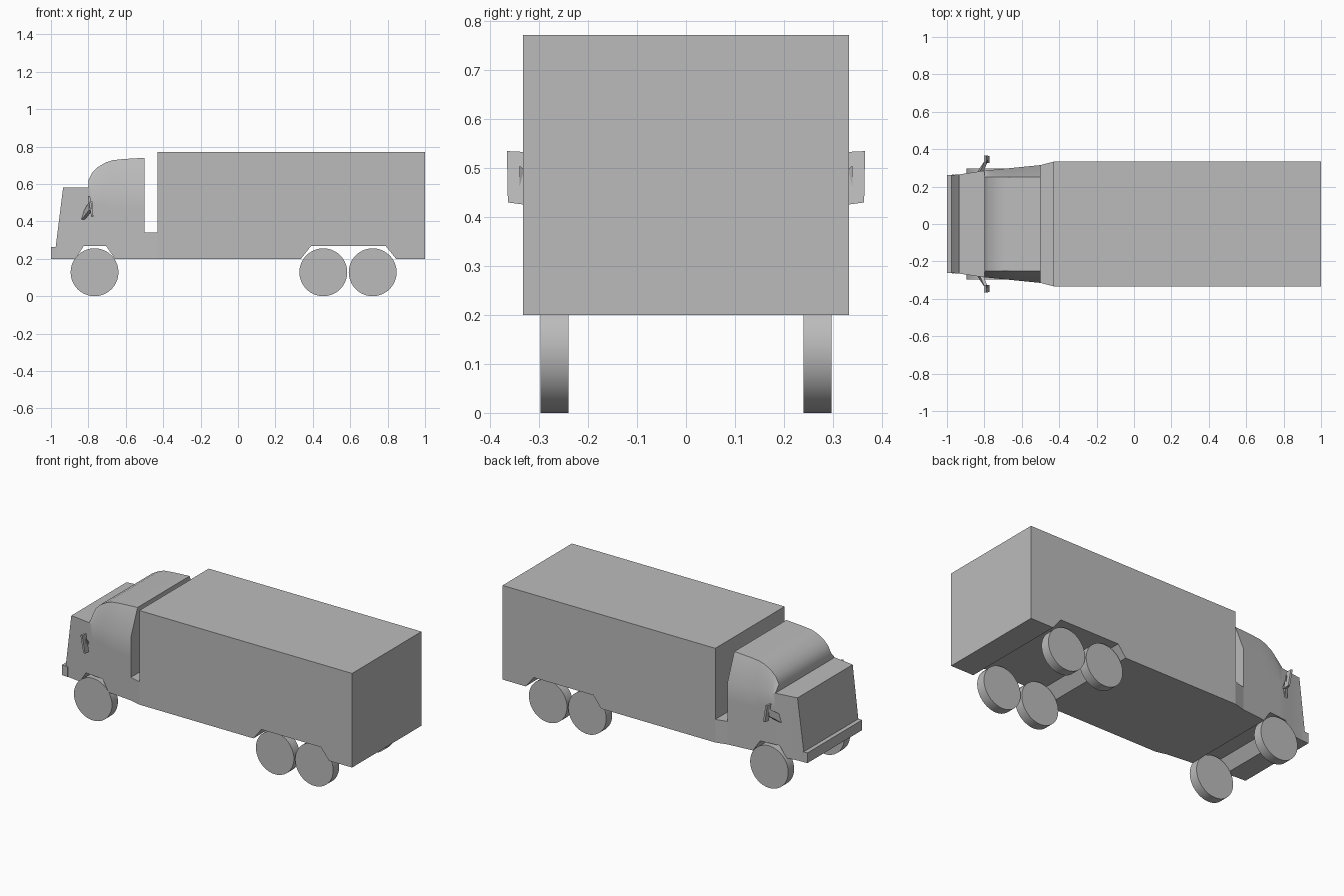
import bpy, bmesh, math
from mathutils import Vector

cube = bpy.data.objects.get("Cube")
if cube:
    bpy.data.objects.remove(cube, do_unlink=True)

grey = bpy.data.materials.new("body_grey")
grey.use_nodes = True
colour = (0.5, 0.5, 0.5, 1)
grey.diffuse_color = colour
grey.node_tree.nodes["Principled BSDF"].inputs["Base Color"].default_value = colour


def finish(name, bm, angle=35):
    """Turn a bmesh into a named, shaded object."""
    bmesh.ops.remove_doubles(bm, verts=bm.verts, dist=0.0005)
    bmesh.ops.recalc_face_normals(bm, faces=bm.faces)
    mesh = bpy.data.meshes.new(name)
    bm.to_mesh(mesh)
    bm.free()
    mesh.materials.append(grey)
    obj = bpy.data.objects.new(name, mesh)
    bpy.context.collection.objects.link(obj)
    bpy.ops.object.select_all(action="DESELECT")
    obj.select_set(True)
    bpy.context.view_layer.objects.active = obj
    bpy.ops.object.shade_smooth_by_angle(angle=math.radians(angle))
    return obj


def loft(name, stations):
    """Skin mirrored half sections [(y, z), ...] placed along x."""
    bm = bmesh.new()
    rings = []
    for x, half in stations:
        ring = half + [(-y, z) for y, z in reversed(half)]
        rings.append([bm.verts.new((x, y, z)) for y, z in ring])
    n = len(rings[0])
    for a, b in zip(rings, rings[1:]):
        for i in range(n):
            j = (i + 1) % n
            bm.faces.new((a[i], a[j], b[j], b[i]))
    bm.faces.new(rings[0])
    bm.faces.new(rings[-1])
    return finish(name, bm)


def slab(name, x0, x1, w0, w1, z0, z1):
    return loft(name, [(x, [(w, z0), (w, z1)]) for x, w in ((x0, w0), (x1, w1))])


def sheet(name, corners, offset):
    """Thin solid made by sweeping a polygon along an offset."""
    bm = bmesh.new()
    face = bm.faces.new([bm.verts.new(c) for c in corners])
    new = bmesh.ops.extrude_face_region(bm, geom=[face])["geom"]
    moved = [v for v in new if isinstance(v, bmesh.types.BMVert)]
    bmesh.ops.translate(bm, verts=moved, vec=Vector(offset))
    return finish(name, bm)


def lerp(table, x):
    """Read a value from a table of (x, value) pairs."""
    for (a, u), (b, v) in zip(table, table[1:]):
        if x <= b:
            return u + (v - u) * max(0, x - a) / (b - a)
    return table[-1][1]


FLOOR, ARCH, BELT = 0.2, 0.268, 0.58
REAR_ARCH = [(0.337, FLOOR), (0.39, ARCH), (0.79, ARCH), (0.845, FLOOR)]
FRONT_ARCH = [(-0.87, FLOOR), (-0.825, ARCH), (-0.70, ARCH), (-0.66, FLOOR)]
WIDTH = [(-0.975, 0.262), (-0.935, 0.265), (-0.8, 0.285), (-0.5, 0.315)]
ROOF = [(-0.8, 0.62), (-0.78, 0.66), (-0.75, 0.69), (-0.705, 0.716),
        (-0.67, 0.727), (-0.615, 0.733), (-0.5, 0.74)]


# Cab: sloped nose, flat hood, rounded windscreen and roof
def cab_section(x, belt, roof):
    w, low = lerp(WIDTH, x), lerp(FRONT_ARCH, x)
    mid = low + (belt - low) * 0.7
    return (x, [(w, low), (w, mid), (w, belt), (0.25, roof)])


cab = [cab_section(-0.975, 0.262, 0.262)]
cab += [cab_section(x, BELT, BELT) for x in (-0.935, -0.87, -0.825, -0.8)]
cab += [cab_section(x, BELT, lerp(ROOF, x))
        for x in sorted({p[0] for p in ROOF} | {-0.66})]
loft("cab", cab)

# Bumper and the low neck between cab and cargo box
slab("bumper", -1.0, -0.96, 0.262, 0.264, FLOOR, 0.262)
slab("chassis_neck", -0.5, -0.43, 0.315, 0.333, FLOOR, 0.34)

# Cargo box with a wheel channel across its underside
box_x = [(-0.43, FLOOR)] + REAR_ARCH + [(1.0, FLOOR)]
loft("cargo_box", [(x, [(0.333, low), (0.333, 0.772)]) for x, low in box_x])

# Wheels
for axle, x in (("front", -0.767), ("middle", 0.456), ("rear", 0.72)):
    for side, s in (("left", 1), ("right", -1)):
        bpy.ops.mesh.primitive_cylinder_add(
            vertices=40, radius=0.128, depth=0.057,
            location=(x, s * 0.2685, 0.128), rotation=(math.pi / 2, 0, 0))
        wheel = bpy.context.object
        wheel.name = f"{axle}_wheel_{side}"
        wheel.data.materials.append(grey)
        bpy.ops.object.shade_smooth_by_angle(angle=math.radians(35))

# Mirrors: a leaning plate on a short arm
for side, s in (("left", 1), ("right", -1)):
    sheet(f"mirror_plate_{side}",
          [(-0.803, s * 0.326, 0.533), (-0.803, s * 0.366, 0.535),
           (-0.785, s * 0.364, 0.43), (-0.785, s * 0.326, 0.425)],
          (0.012, 0, 0))
    sheet(f"mirror_arm_{side}",
          [(-0.84, s * 0.275, 0.405), (-0.825, s * 0.275, 0.455),
           (-0.797, s * 0.34, 0.505), (-0.797, s * 0.34, 0.46)],
          (0.018, 0, 0))
